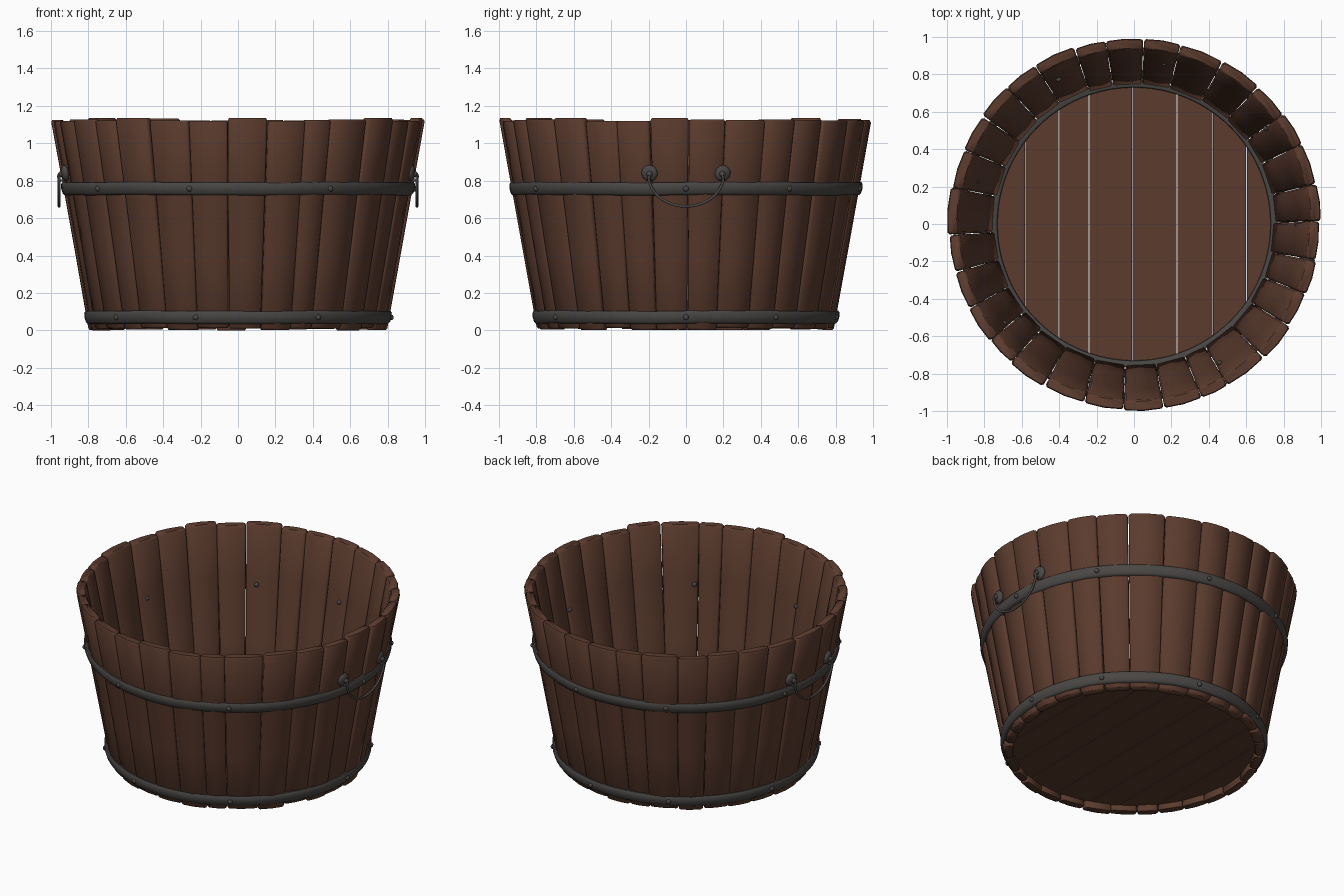
import bpy, bmesh, math, random
from mathutils import Vector, Matrix

if "Cube" in bpy.data.objects:
    bpy.data.objects.remove(bpy.data.objects["Cube"])

random.seed(4)
H, R0, R1, T = 1.13, 0.79, 0.994, 0.055


def material(name, col):
    m = bpy.data.materials.new(name)
    m.diffuse_color = (*col, 1)
    m.use_nodes = True
    m.node_tree.nodes["Principled BSDF"].inputs["Base Color"].default_value = m.diffuse_color
    return m


WOOD = material("dark_brown_wood", (0.105, 0.044, 0.027))
IRON = material("dark_iron", (0.068, 0.063, 0.059))


def finish(bm, name, mat, angle=40):
    bmesh.ops.recalc_face_normals(bm, faces=bm.faces)
    me = bpy.data.meshes.new(name)
    bm.to_mesh(me)
    bm.free()
    ob = bpy.data.objects.new(name, me)
    bpy.context.collection.objects.link(ob)
    me.materials.append(mat)
    bpy.ops.object.select_all(action='DESELECT')
    ob.select_set(True)
    bpy.context.view_layer.objects.active = ob
    bpy.ops.object.shade_smooth_by_angle(angle=math.radians(angle))
    return ob


def wall(z):
    return R0 + (R1 - R0) * z / H


def at(a, r, z):
    return Vector((r * math.cos(a), r * math.sin(a), z))


def stave(bm, a0, a1):
    # closed, chamfered and slightly uneven plank following the flared wall
    top, bot = H + random.uniform(-0.012, 0.006), random.uniform(0, 0.015)
    dr, skew = random.uniform(-0.006, 0.006), random.uniform(-0.009, 0.009)
    bow = random.uniform(-0.004, 0.004)
    c = 0.011
    levels = [(bot, c), (bot + c, 0), (0.4, 0), (0.8, 0), (top - c, 0), (top, c)]
    rings = []
    for z, ins in levels:
        R = wall(z) + dr + bow * math.sin(math.pi * z / H)
        g = 0.002 + ins * 0.6
        s = skew * (z / H - 0.5)
        e0, e1 = a0 + g + s, a1 - g + s
        k, m = 0.010, (e0 + e1) / 2
        ro, ri = R - ins * 0.6, R - T + ins * 0.6
        pts = [(e0, ro - 0.010), (e0 + k, ro), (m, ro + 0.003), (e1 - k, ro), (e1, ro - 0.010),
               (e1, ri + 0.010), (e1 - k, ri), (m, ri - 0.003), (e0 + k, ri), (e0, ri + 0.010)]
        rings.append([bm.verts.new(at(a, r, z)) for a, r in pts])
    n = len(rings[0])
    for lo, hi in zip(rings, rings[1:]):
        for i in range(n):
            bm.faces.new((lo[i], lo[(i + 1) % n], hi[(i + 1) % n], hi[i]))
    bm.faces.new(rings[0])
    bm.faces.new(rings[-1])


# staves
N = 30
edges = [(i + random.uniform(-0.16, 0.16)) * math.tau / N + 0.03 for i in range(N)]
edges.append(edges[0] + math.tau)
bm = bmesh.new()
for a0, a1 in zip(edges, edges[1:]):
    stave(bm, a0, a1)
finish(bm, "staves", WOOD, 50)

# floor planks cut to a circle
RF = 0.762
seams = [-RF, -0.58, -0.40, -0.24, -0.01, 0.23, 0.42, 0.60, RF]
bm = bmesh.new()
for x0, x1 in zip(seams, seams[1:]):
    x0, x1 = x0 + 0.002, x1 - 0.002
    t0, t1 = math.acos(x0 / RF), math.acos(x1 / RF)
    arc = [t0 + (t1 - t0) * i / 8 for i in range(9)]
    pts = [(RF * math.cos(t), RF * math.sin(t)) for t in arc]
    pts += [(x, -y) for x, y in reversed(pts)]
    f = bm.faces.new([bm.verts.new((x, y, 0.05)) for x, y in pts])
    ext = bmesh.ops.extrude_face_region(bm, geom=[f])
    bmesh.ops.translate(bm, vec=(0, 0, 0.03),
                        verts=[v for v in ext['geom'] if isinstance(v, bmesh.types.BMVert)])
finish(bm, "floor_planks", WOOD, 30)


def lathe(name, profile, wobble=0.0, seg=96):
    bm = bmesh.new()
    rings = []
    for i in range(seg):
        a = math.tau * i / seg
        w = wobble * math.sin(5 * a) + wobble * 0.6 * math.sin(11 * a + 1)
        rings.append([bm.verts.new(at(a, r, z + w)) for r, z in profile])
    n = len(profile)
    for i in range(seg):
        p, q = rings[i], rings[(i + 1) % seg]
        for j in range(n):
            bm.faces.new((p[j], q[j], q[(j + 1) % n], p[(j + 1) % n]))
    return finish(bm, name, IRON, 50)


def hoop(name, z, h=0.034):
    prof = []
    for dz, dr in ((-h, -0.02), (-h, 0.006), (-h * 0.7, 0.014), (0, 0.017),
                   (h * 0.7, 0.014), (h, 0.006), (h, -0.02)):
        prof.append((wall(z + dz) + dr, z + dz))
    lathe(name, prof, 0.0015)


# iron hoops and the inner ring that holds the floor
hoop("upper_hoop", 0.757)
hoop("lower_hoop", 0.070)
lathe("inner_floor_ring", [(0.728, 0.078), (0.731, 0.092), (0.742, 0.097), (0.765, 0.097), (0.765, 0.078)])


def dome(bm, loc, direction, r, depth):
    rot = Vector(direction).to_track_quat('Z', 'Y').to_matrix().to_4x4()
    M = Matrix.Translation(loc) @ rot @ Matrix.Diagonal((r, r, depth, 1))
    bmesh.ops.create_uvsphere(bm, u_segments=16, v_segments=10, radius=1, matrix=M)


# rivets, upper ones go right through the wall
bm = bmesh.new()
for deg in (0, 36, 79.4, 117.5, 165, 217.4, 254, 301.6):
    a = math.radians(deg)
    d = at(a, 1, 0)
    dome(bm, at(a, wall(0.757) + 0.016, 0.757), d, 0.015, 0.012)
    dome(bm, at(a, wall(0.757) - T - 0.002, 0.757), d, 0.015, 0.012)
    dome(bm, at(a, wall(0.07) + 0.016, 0.07), d, 0.015, 0.012)
finish(bm, "rivets", IRON, 60)


def wire(name, pts, r, cyclic=False):
    cu = bpy.data.curves.new(name, 'CURVE')
    cu.dimensions = '3D'
    cu.bevel_depth, cu.bevel_resolution, cu.use_fill_caps = r, 3, True
    sp = cu.splines.new('POLY')
    sp.points.add(len(pts) - 1)
    for p, co in zip(sp.points, pts):
        p.co = (*co, 1)
    sp.use_cyclic_u = cyclic
    sp.use_smooth = True
    cu.materials.append(IRON)
    bpy.context.collection.objects.link(bpy.data.objects.new(name, cu))


# side handles: two domed mounts with eyes and a hanging wire bail
for s, side in ((1, "right"), (-1, "left")):
    bm = bmesh.new()
    for y in (-0.195, 0.195):
        a = math.atan2(y, s * 0.92)
        base = Vector((s * 0.922, y, 0.84))
        dome(bm, base, (s, y * 0.8, -0.15), 0.044, 0.022)
        dome(bm, base + Vector((s * 0.022, 0, -0.004)), (s, 0, 0), 0.016, 0.014)
        eye = [(s * (0.944 + 0.016 * math.cos(t)), y, 0.822 + 0.022 * math.sin(t))
               for t in (math.tau * i / 16 for i in range(16))]
        wire(side + "_handle_eye", eye, 0.006, True)
    finish(bm, side + "_handle_mounts", IRON, 60)
    bail = [(s * 0.955, 0.2 * math.cos(t), 0.825 - 0.162 * math.sin(t))
            for t in (math.pi * i / 28 for i in range(29))]
    wire(side + "_handle", bail, 0.0075)
